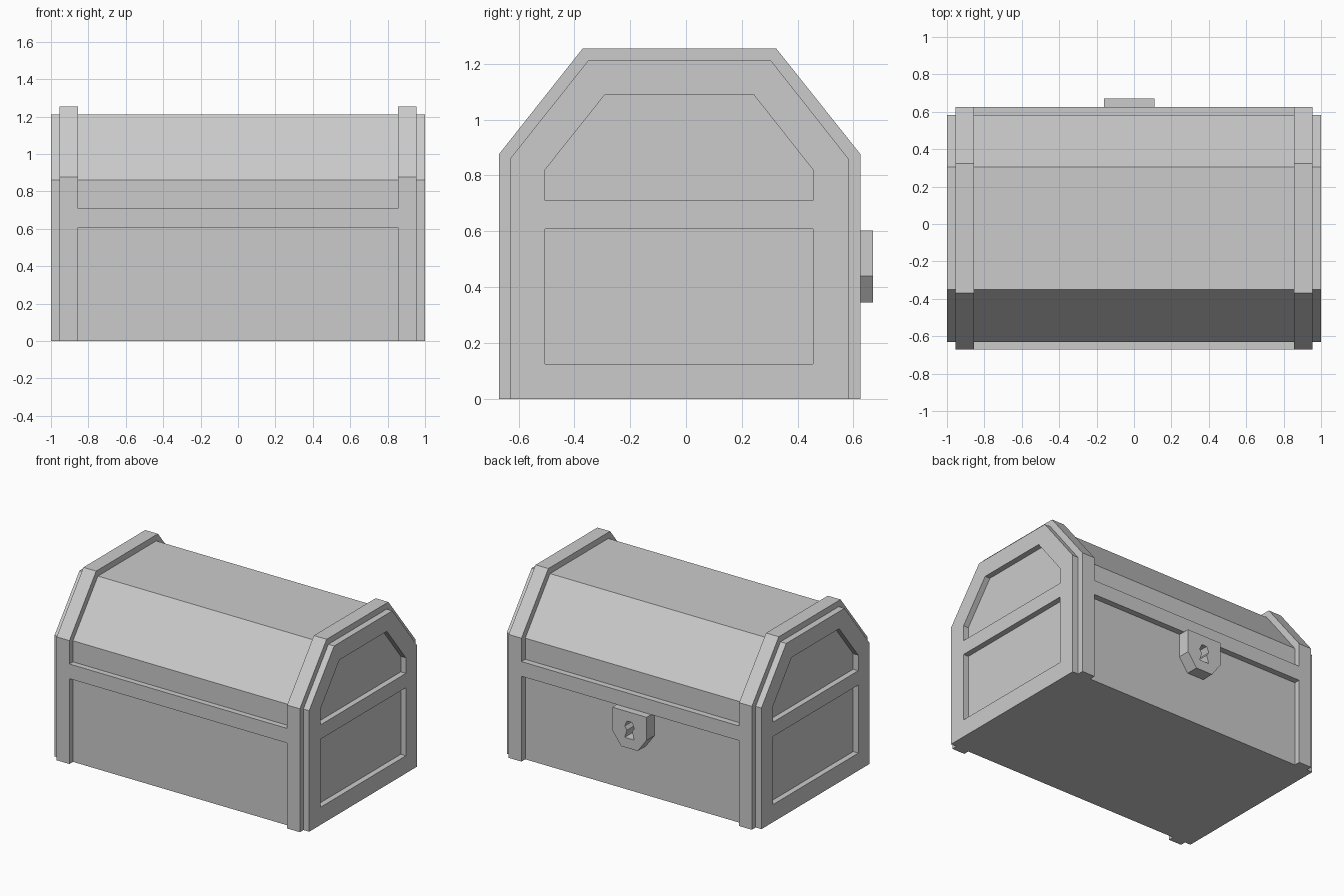
import bpy, bmesh

if "Cube" in bpy.data.objects:
    bpy.data.objects.remove(bpy.data.objects["Cube"])


def prism(name, profile, lo, hi, axis):
    """Extrude a 2D profile: (y, z) along x, or (x, z) along y."""
    bm = bmesh.new()
    place = (lambda p, t: (t, p[0], p[1])) if axis == "x" else (lambda p, t: (p[0], t, p[1]))
    a = [bm.verts.new(place(p, lo)) for p in profile]
    b = [bm.verts.new(place(p, hi)) for p in profile]
    n = len(profile)
    bm.faces.new(a)
    bm.faces.new(b[::-1])
    for i in range(n):
        j = (i + 1) % n
        bm.faces.new((a[i], b[i], b[j], a[j]))
    bmesh.ops.recalc_face_normals(bm, faces=bm.faces)
    mesh = bpy.data.meshes.new(name)
    bm.to_mesh(mesh)
    bm.free()
    ob = bpy.data.objects.new(name, mesh)
    bpy.context.collection.objects.link(ob)
    return ob


def carve(target, cutters):
    """Subtract the cutters, bake the result and remove them."""
    for c in cutters:
        c.hide_render = True
        m = target.modifiers.new("cut", "BOOLEAN")
        m.operation, m.solver, m.object = "DIFFERENCE", "EXACT", c
    dg = bpy.context.evaluated_depsgraph_get()
    mesh = bpy.data.meshes.new_from_object(target.evaluated_get(dg))
    target.modifiers.clear()
    target.data = mesh
    for c in cutters:
        bpy.data.objects.remove(c)


def box(a, b, c, d):
    return [(a, c), (b, c), (b, d), (a, d)]


# Chest body with recessed panels in both ends
body = prism("chest_body", [(-0.63, 0), (0.582, 0), (0.582, 0.86), (0.304, 1.212),
                            (-0.35, 1.212), (-0.63, 0.86)], -1, 1, "x")
lower = box(-0.505, 0.455, 0.125, 0.608)
upper = [(-0.505, 0.71), (0.455, 0.71), (0.455, 0.82), (0.242, 1.09),
         (-0.29, 1.09), (-0.505, 0.82)]
carve(body, [prism("panel_cutter", p, lo, hi, "x")
             for p in (lower, upper) for lo, hi in ((-1.1, -0.96), (0.96, 1.1))])

# Raised straps wrapping over each end
strap = [(-0.67, 0), (0.625, 0), (0.625, 0.876), (0.323, 1.255),
         (-0.37, 1.255), (-0.67, 0.876)]
for side, lo, hi in (("left", -0.955, -0.855), ("right", 0.855, 0.955)):
    prism("strap_" + side, strap, lo, hi, "x")

# Horizontal rims below the lid, on both long sides
prism("rim_front", box(-0.67, -0.6, 0.606, 0.71), -0.855, 0.855, "x")
prism("rim_back", box(0.55, 0.625, 0.606, 0.71), -0.855, 0.855, "x")

# Lock plate with keyhole
cx = -0.025
half = [(0.065, 0.345), (0.135, 0.44), (0.135, 0.603)]
key = [(0.037, 0.415), (0.02, 0.47), (0.037, 0.495), (0.02, 0.535)]


def mirrored(pts):
    return [(cx + x, z) for x, z in pts] + [(cx - x, z) for x, z in reversed(pts)]


lock = prism("lock_plate", mirrored(half), 0.575, 0.67, "y")
carve(lock, [prism("keyhole_cutter", mirrored(key), 0.5, 0.75, "y")])
